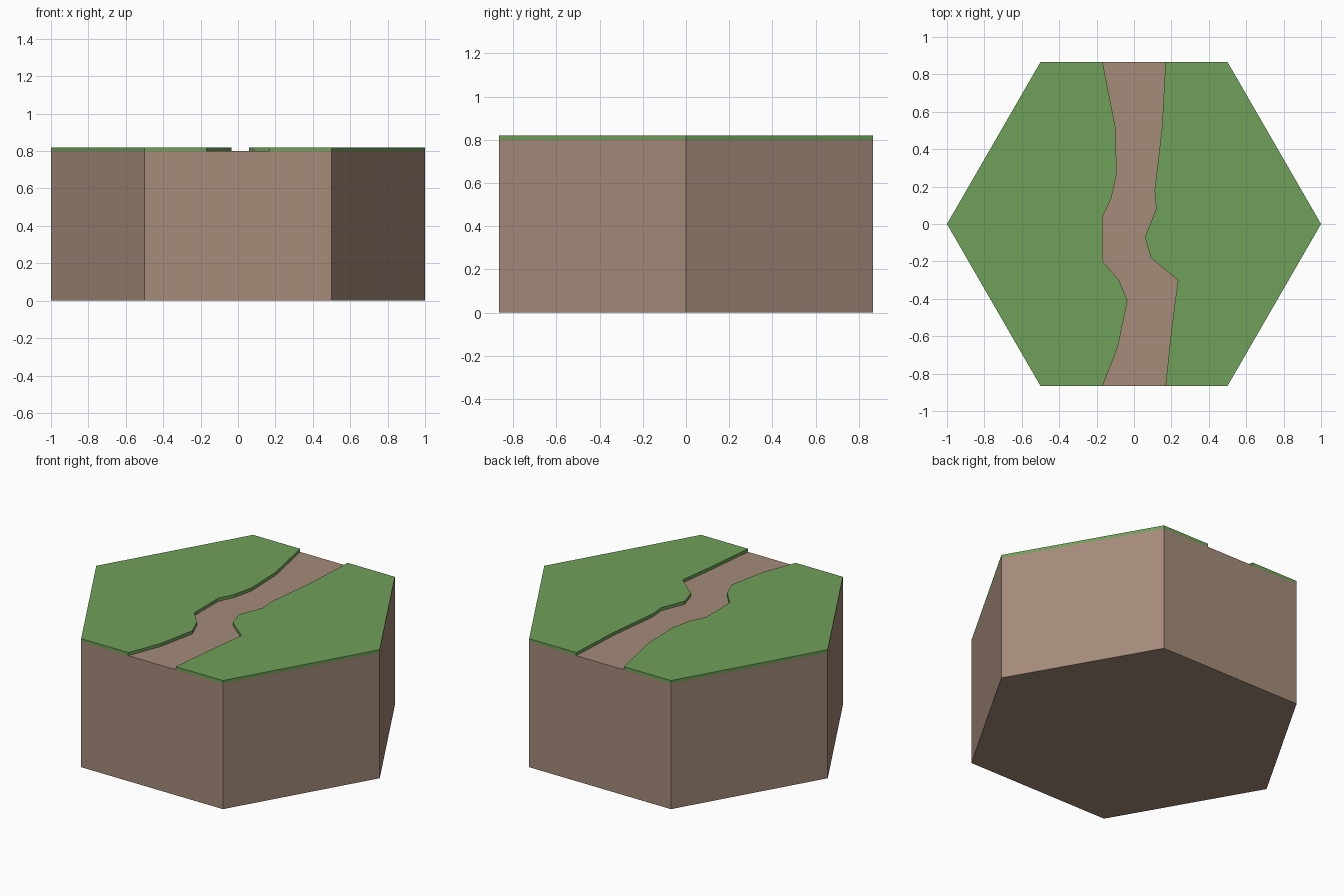
import bpy, bmesh
from math import sqrt

if "Cube" in bpy.data.objects:
    bpy.data.objects.remove(bpy.data.objects["Cube"])

H = sqrt(3) / 2      # half depth of the hexagon
SOIL, TOP = 0.80, 0.82


def material(name, color):
    m = bpy.data.materials.new(name)
    m.diffuse_color = (*color, 1)
    m.use_nodes = True
    m.node_tree.nodes["Principled BSDF"].inputs["Base Color"].default_value = m.diffuse_color
    return m


def prism(name, outline, z0, z1, mat):
    """Extrude a flat outline from z0 up to z1."""
    bm = bmesh.new()
    face = bm.faces.new([bm.verts.new((x, y, z0)) for x, y in outline])
    ext = bmesh.ops.extrude_face_region(bm, geom=[face], use_keep_orig=True)
    verts = [g for g in ext["geom"] if isinstance(g, bmesh.types.BMVert)]
    bmesh.ops.translate(bm, verts=verts, vec=(0, 0, z1 - z0))
    bmesh.ops.recalc_face_normals(bm, faces=bm.faces)
    mesh = bpy.data.meshes.new(name)
    bm.to_mesh(mesh)
    bm.free()
    mesh.materials.append(mat)
    obj = bpy.data.objects.new(name, mesh)
    bpy.context.collection.objects.link(obj)
    return obj


dirt = material("dirt", (0.376, 0.258, 0.195))
grass = material("grass", (0.162, 0.352, 0.102))

# Hexagonal soil block; its exposed top is the path
prism("soil_block", [(1, 0), (.5, H), (-.5, H), (-1, 0), (-.5, -H), (.5, -H)],
      0, SOIL, dirt)

# Path edges, listed from back to front
left_bank = [(-.168, H), (-.10, .52), (-.092, .27), (-.122, .135), (-.168, .04),
             (-.168, -.20), (-.08, -.30), (-.035, -.41), (-.087, -.66), (-.168, -H)]
right_bank = [(.168, H), (.15, .52), (.11, .18), (.118, .08), (.058, -.07),
              (.09, -.18), (.235, -.30), (.203, -.54), (.168, -H)]

# Thin turf slabs on both sides of the path
for name, bank, s in (("left_turf", left_bank, -1), ("right_turf", right_bank, 1)):
    prism(name, bank + [(.5 * s, -H), (s, 0), (.5 * s, H)], SOIL, TOP, grass)
